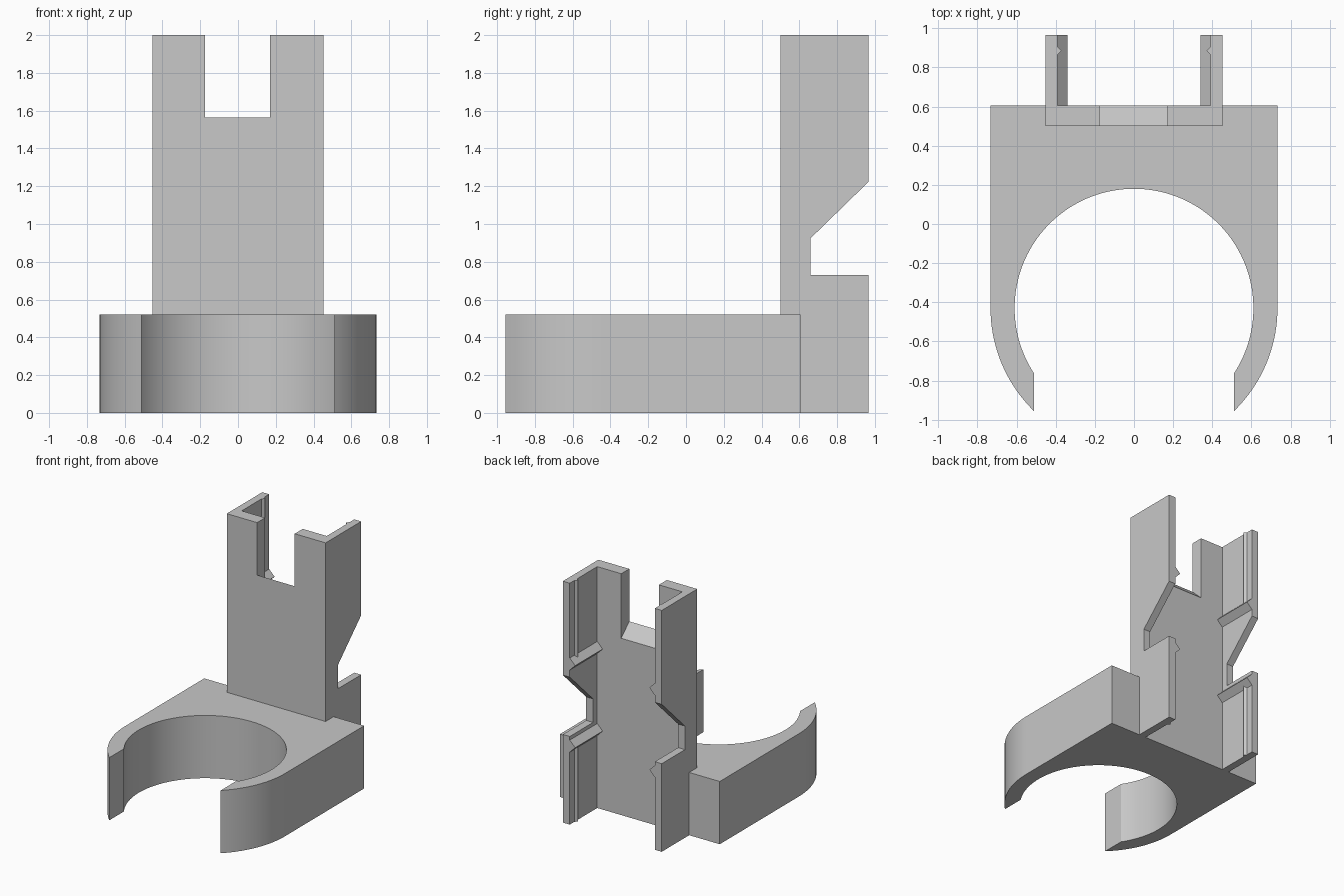
import bpy, bmesh
from math import sin, cos, asin, pi

if "Cube" in bpy.data.objects:
    bpy.data.objects.remove(bpy.data.objects["Cube"])

grey = bpy.data.materials.new("plain_grey")
grey.use_nodes = True
colour = (0.58, 0.58, 0.58, 1)
grey.diffuse_color = colour
grey.node_tree.nodes["Principled BSDF"].inputs["Base Color"].default_value = colour


def prism(name, profile, place, start, end, adjust=None):
    """Extrude a 2D profile from start to end; place maps (u, v, depth) to xyz."""
    bm = bmesh.new()
    rings = [[bm.verts.new(place(u, v, d)) for u, v in profile] for d in (start, end)]
    n = len(profile)
    for ring in rings:
        bm.faces.new(ring)
    for i in range(n):
        j = (i + 1) % n
        bm.faces.new((rings[0][i], rings[0][j], rings[1][j], rings[1][i]))
    if adjust:
        adjust(bm)
    bmesh.ops.recalc_face_normals(bm, faces=bm.faces)
    mesh = bpy.data.meshes.new(name)
    bm.to_mesh(mesh)
    bm.free()
    mesh.materials.append(grey)
    obj = bpy.data.objects.new(name, mesh)
    bpy.context.collection.objects.link(obj)
    return obj


def along_x(u, v, d):
    return (d, u, v)


def along_y(u, v, d):
    return (u, d, v)


def along_z(u, v, d):
    return (u, v, d)


def arc(radius, a0, a1, steps):
    return [(radius * cos(a0 + (a1 - a0) * i / steps),
             CENTRE_Y + radius * sin(a0 + (a1 - a0) * i / steps))
            for i in range(steps + 1)]


CENTRE_Y, INNER, OUTER, MOUTH = -0.43, 0.61, 0.733, 0.51
CLIP_TOP, BACK, END, TOP = 0.52, 0.605, 0.965, 2.0
HALF, WALL = 0.453, 0.39

# Open ring clip with a square back
a_out, a_in = asin(-(1 - (MOUTH / OUTER) ** 2) ** 0.5), asin(-(1 - (MOUTH / INNER) ** 2) ** 0.5)
outline = [(-OUTER, BACK), (OUTER, BACK)]
outline += arc(OUTER, 0, a_out, 24)
outline += arc(INNER, a_in, pi - a_in, 96)
outline += arc(OUTER, pi - a_out, pi, 24)
clip = prism("ring_clip", outline, along_z, 0, CLIP_TOP)
bpy.context.view_layer.objects.active = clip
clip.select_set(True)
bpy.ops.object.shade_smooth_by_angle(angle=0.5)
clip.select_set(False)

# Upright plate with a notch whose floor slopes down to the back
NOTCH = 1.565


def slope_notch(bm):
    for v in bm.verts:
        if abs(v.co.z - NOTCH) < 0.001 and v.co.y > 0.55:
            v.co.z -= 0.1


plate = [(-HALF, CLIP_TOP), (HALF, CLIP_TOP), (HALF, TOP), (0.17, TOP),
         (0.17, NOTCH), (-0.175, NOTCH), (-0.175, TOP), (-HALF, TOP)]
prism("upright_plate", plate, along_y, 0.5, BACK, slope_notch)

# Side walls with a slanted cutout, snap ledges and guide ridges
wall = [(BACK, 0), (END, 0), (END, 0.73), (0.66, 0.73),
        (0.66, 0.925), (END, 1.222), (END, TOP), (BACK, TOP)]
for side, s in (("left", 1), ("right", -1)):
    prism(side + "_wall", wall, along_x, s * WALL, s * HALF)
    for level, z, low, high in (("lower", 0.65, 0, 0.65), ("upper", 1.33, 1.33, TOP)):
        ledge = [(s * WALL, z - 0.05), (s * (WALL - 0.05), z), (s * WALL, z + 0.05)]
        prism(f"{side}_{level}_ledge", ledge, along_y, BACK, END)
        ridge = [(s * WALL, 0.865), (s * (WALL - 0.02), 0.885), (s * WALL, 0.905)]
        prism(f"{side}_{level}_ridge", ridge, along_z, low, high)
